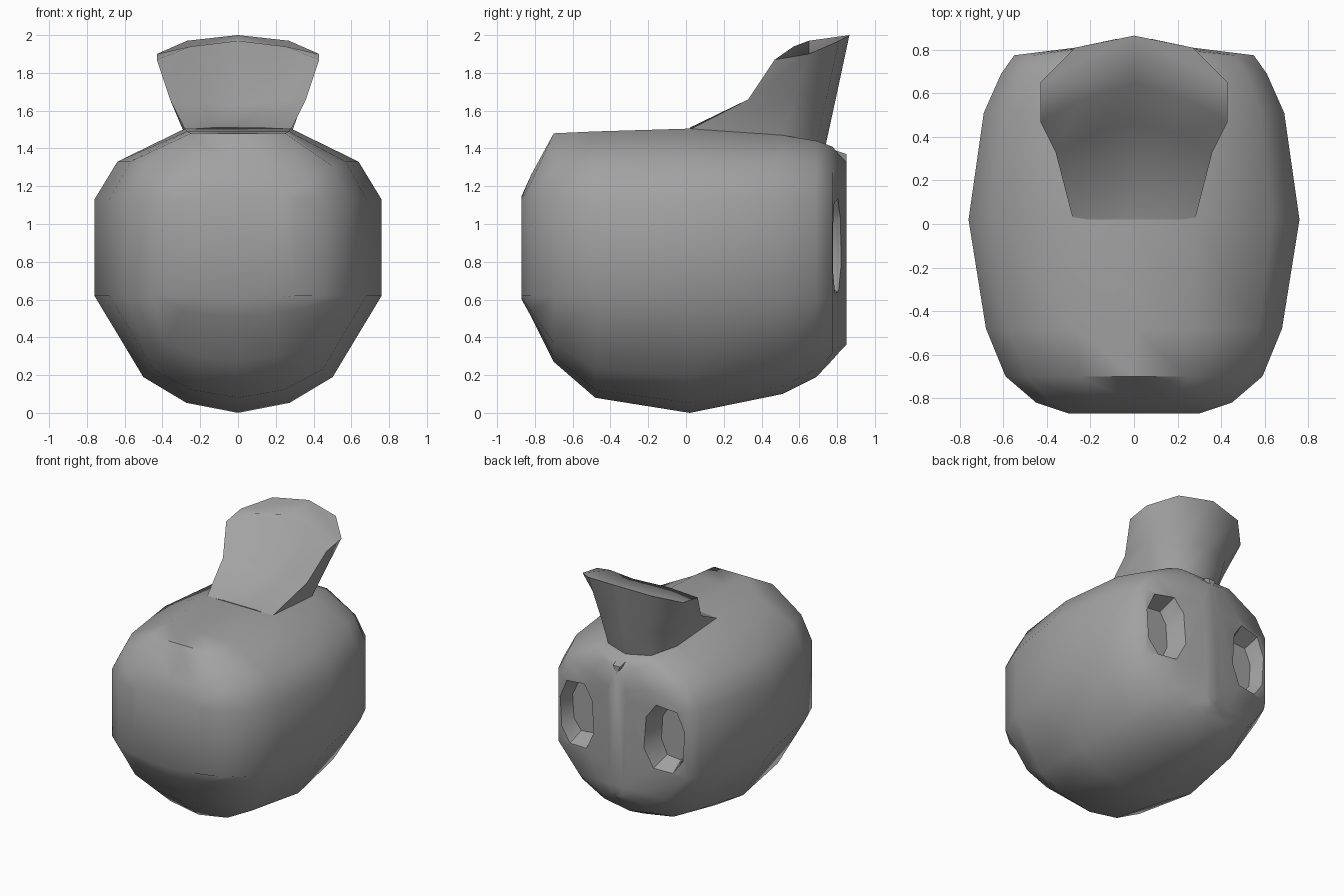
import bpy, bmesh
from math import radians

if "Cube" in bpy.data.objects:
    bpy.data.objects.remove(bpy.data.objects["Cube"])

grey = bpy.data.materials.new("dark_grey")
grey.diffuse_color = (0.36, 0.36, 0.36, 1)
grey.use_nodes = True
grey.node_tree.nodes["Principled BSDF"].inputs["Base Color"].default_value = grey.diffuse_color


def loft(name, rings):
    """Skin a list of closed rings and cap both ends."""
    bm = bmesh.new()
    rows = [[bm.verts.new(p) for p in ring] for ring in rings]
    n = len(rows[0])
    for a, b in zip(rows, rows[1:]):
        for i in range(n):
            j = (i + 1) % n
            bm.faces.new((a[i], a[j], b[j], b[i]))
    bm.faces.new(rows[0])
    bm.faces.new(rows[-1])
    bmesh.ops.recalc_face_normals(bm, faces=bm.faces)
    me = bpy.data.meshes.new(name)
    bm.to_mesh(me)
    bm.free()
    me.materials.append(grey)
    ob = bpy.data.objects.new(name, me)
    bpy.context.collection.objects.link(ob)
    return ob


def mirrored(half):
    """Half ring from centre to centre on +x, closed over -x."""
    return half + [(-x, y, z) for x, y, z in half[-2:0:-1]]


def shade(ob, angle):
    bpy.ops.object.select_all(action='DESELECT')
    bpy.context.view_layer.objects.active = ob
    ob.select_set(True)
    bpy.ops.object.shade_smooth_by_angle(angle=radians(angle))


# Body: cross-sections from front to back
# y, half width, bottom, lower corner, shoulder, top, half width of flat top
sections = [
    (-0.87, 0.30, 0.60, 0.61, 1.14, 1.15, 0.12),
    (-0.82, 0.45, 0.51, 0.54, 1.22, 1.26, 0.19),
    (-0.70, 0.59, 0.27, 0.37, 1.31, 1.48, 0.25),
    (-0.48, 0.68, 0.08, 0.23, 1.33, 1.49, 0.27),
    (0.02, 0.76, 0.00, 0.19, 1.33, 1.505, 0.28),
    (0.51, 0.69, 0.10, 0.25, 1.33, 1.47, 0.28),
    (0.69, 0.61, 0.19, 0.33, 1.31, 1.44, 0.26),
    (0.775, 0.55, 0.28, 0.40, 1.27, 1.41, 0.22),
    (0.81, 0.27, 0.32, 0.43, 1.23, 1.37, 0.13),
    (0.85, 0.08, 0.36, 0.44, 1.20, 1.33, 0.04),
]
body = loft("body", [mirrored([
    (0, y, zb), (0.36 * w, y, zb + 0.28 * (zc - zb)), (0.66 * w, y, zc),
    (w, y, 0.62), (w, y, 1.13), (0.84 * w, y, zs), (wt, y, zt), (0, y, zt)])
    for y, w, zb, zc, zs, zt, wt in sections])

# Two tapered oval sockets cut into the back
outline = [(-0.155, 0.09), (-0.09, 0.23), (0.07, 0.245), (0.14, 0.14),
           (0.155, -0.09), (0.09, -0.23), (-0.06, -0.245), (-0.14, -0.14)]
for side in (1, -1):
    cutter = loft("socket_cutter", [
        [(side * (0.38 - k * x), y, 0.88 + k * z) for x, z in outline]
        for y, k in ((0.67, 0.78), (0.92, 1.25))])
    cutter.hide_render = True
    mod = body.modifiers.new("socket", 'BOOLEAN')
    mod.operation = 'DIFFERENCE'
    mod.solver = 'EXACT'
    mod.object = cutter
    bpy.context.view_layer.objects.active = body
    bpy.ops.object.modifier_apply(modifier=mod.name)
    bpy.data.objects.remove(cutter)
shade(body, 52)

# Scooped tail fin: front centre, mid, edge, then back edge, mid, centre
fin_rings = [
    [(0, .04, 1.40), (.14, .04, 1.40), (.26, .04, 1.40),
     (.27, .51, 1.36), (.18, .66, 1.34), (0, .72, 1.34)],
    [(0, .02, 1.51), (.14, .02, 1.51), (.28, .02, 1.50),
     (.28, .51, 1.47), (.18, .69, 1.43), (0, .74, 1.42)],
    [(0, .46, 1.63), (.18, .42, 1.65), (.36, .33, 1.66),
     (.35, .57, 1.67), (.21, .74, 1.65), (0, .79, 1.65)],
    [(0, .65, 1.97), (.25, .57, 1.94), (.43, .47, 1.87),
     (.43, .65, 1.90), (.27, .81, 1.97), (0, .865, 2.0)],
]
fin = loft("tail_fin", [mirrored(r) for r in fin_rings])
shade(fin, 60)

# Small pinched tip under the fin
tip = loft("back_tip", [
    [(-.04, .76, 1.40), (.04, .76, 1.40), (.03, .76, 1.29), (-.03, .76, 1.29)],
    [(-.03, .85, 1.37), (.03, .85, 1.37), (.006, .85, 1.31), (-.006, .85, 1.31)]])
shade(tip, 32)
